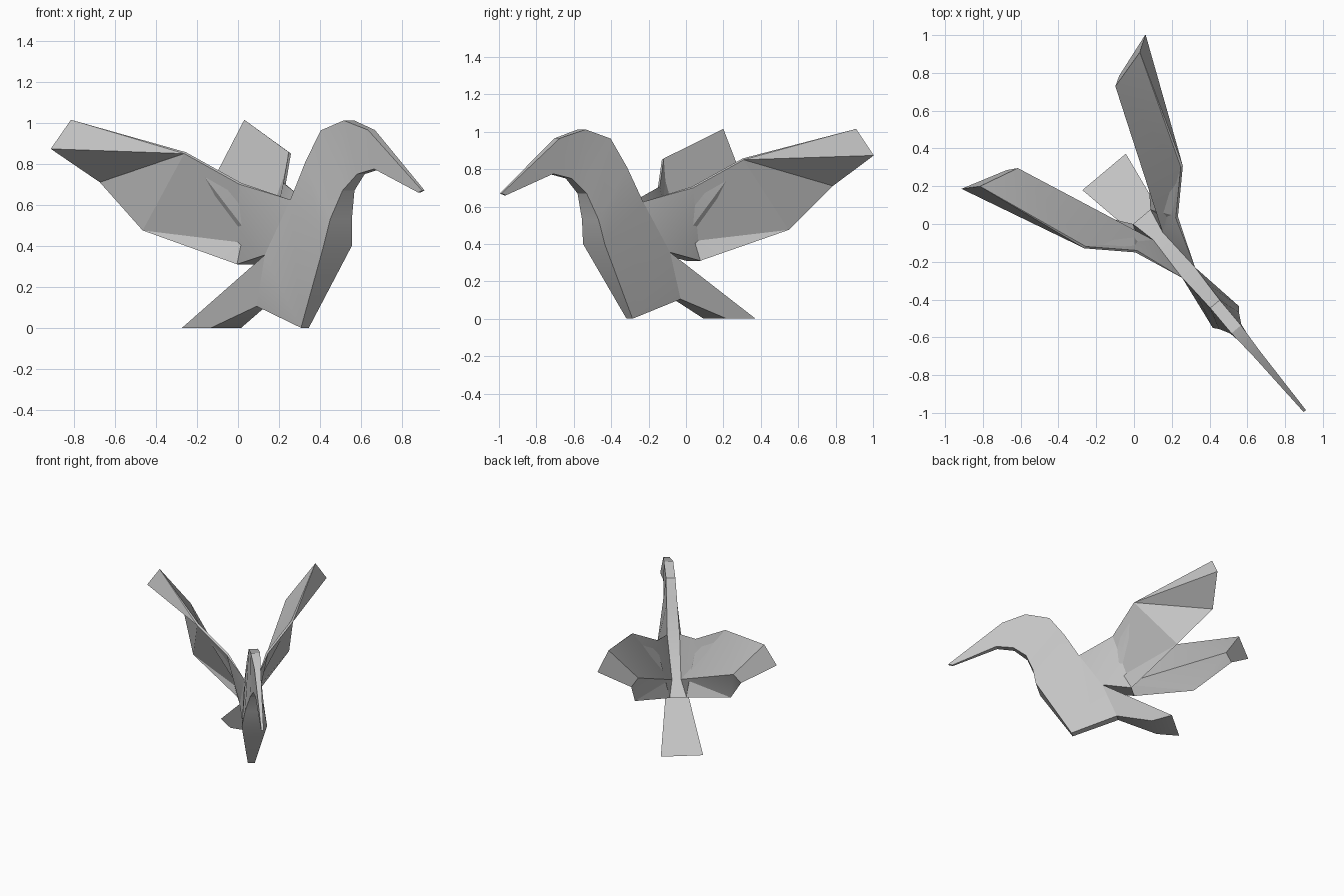
import bpy, bmesh, math

old = bpy.data.objects.get("Cube")
if old:
    bpy.data.objects.remove(old, do_unlink=True)

mat = bpy.data.materials.new("plain_grey")
mat.use_nodes = True
grey = (0.55, 0.55, 0.55, 1)
mat.diffuse_color = grey
mat.node_tree.nodes["Principled BSDF"].inputs["Base Color"].default_value = grey

# Left-half outline points: (forward, sideways, up)
P = dict(
    beak_tip=(1.34, .008, .67), brow=(.946, .022, .965), crown=(.775, .033, 1.012),
    nape=(.6, .033, .963), neck=(.49, .038, .81), shoulder=(.383, .044, .625),
    rump=(.13, .032, .39), vent=(-.003, .06, .31), tail_root=(.21, .062, .355),
    notch=(.11, .03, .105), keel=(.441, .025, 0), breast=(.69, .09, .4),
    chest=(.715, .069, .53), throat=(.772, .038, .67), jaw=(.866, .024, .75),
    chin=(.99, .02, .775), beak_low=(1.31, .008, .66),
    fan_top=(-.313, .15, 0), fan_low=(-.157, .096, 0),
    mid=(.12, .147, .7), mid_in=(.117, .134, .707),
    wrist=(-.07, .34, .85), wrist_in=(-.073, .328, .857),
    tip_top=(-.677, .552, 1.015), tip=(-.73, .636, .873),
    tip_low=(-.652, .389, .71), tip_in=(-.622, .337, .765),
    elbow=(-.385, .34, .475),
)


def build(name, side_faces, loop=(), sides=(1, -1)):
    """Side faces on each given side, joined across the middle along a closed loop."""
    bm = bmesh.new()
    made = {}

    def vert(key, side):
        if (key, side) not in made:
            f, l, u = P[key]
            made[key, side] = bm.verts.new((side * l, -f, u))
        return made[key, side]

    for side in sides:
        for face in side_faces:
            bm.faces.new([vert(k, side) for k in face.split()])
    for a, b in zip(loop, loop[1:] + loop[:1]):
        bm.faces.new([vert(a, 1), vert(b, 1), vert(b, -1), vert(a, -1)])
    bmesh.ops.recalc_face_normals(bm, faces=bm.faces)
    mesh = bpy.data.meshes.new(name)
    bm.to_mesh(mesh)
    bm.free()
    mesh.materials.append(mat)
    ob = bpy.data.objects.new(name, mesh)
    bpy.context.collection.objects.link(ob)
    # The bird stands turned diagonally
    ob.rotation_euler.z = math.radians(40)
    ob.location = (.043, .036, 0)
    bpy.ops.object.select_all(action='DESELECT')
    ob.select_set(True)
    bpy.context.view_layer.objects.active = ob
    bpy.ops.object.shade_smooth_by_angle(angle=math.radians(25))
    return ob


# Body with head and beak
build("body", [
    "beak_tip brow chin beak_low",
    "brow crown jaw chin",
    "crown nape throat jaw",
    "nape neck chest throat",
    "neck shoulder breast chest",
    "shoulder tail_root keel breast",
    "tail_root notch keel",
    "shoulder rump vent tail_root",
], "beak_tip brow crown nape neck shoulder rump vent tail_root notch keel "
   "breast chest throat jaw chin beak_low".split())

# Fanned tail
build("tail", ["tail_root fan_top fan_low notch"],
      "tail_root fan_top fan_low notch".split())

# Raised wings
wing_faces = [
    # outer surface
    "shoulder mid tail_root", "mid vent tail_root", "mid wrist elbow vent",
    "wrist tip_low elbow", "wrist tip tip_low", "wrist tip tip_top",
    # leading edge
    "shoulder mid mid_in", "mid wrist wrist_in mid_in", "wrist tip_top wrist_in",
    # inner surface
    "shoulder mid_in rump", "mid_in wrist_in rump", "wrist_in tip_in rump",
    "wrist_in tip_top tip_in",
    # tip, trailing edge and root
    "tip tip_top tip_in tip_low", "tip_low tip_in elbow",
    "elbow tip_in rump vent", "shoulder rump vent tail_root",
]
build("left_wing", wing_faces, sides=(1,))
build("right_wing", wing_faces, sides=(-1,))
